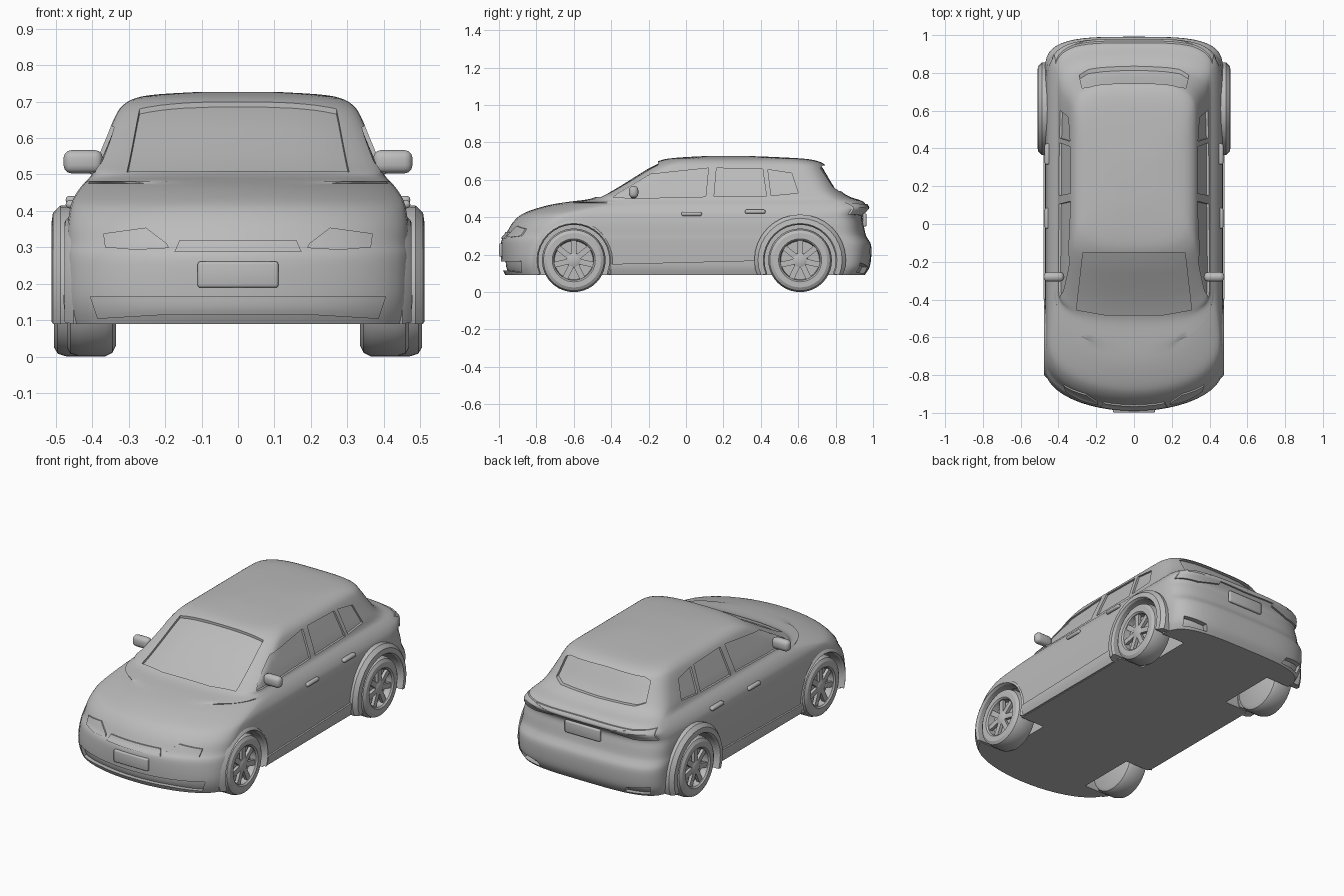
import bpy, bmesh, math
from mathutils import Vector, Matrix
from mathutils.bvhtree import BVHTree

if "Cube" in bpy.data.objects:
    bpy.data.objects.remove(bpy.data.objects["Cube"])

paint = bpy.data.materials.new("plain grey")
paint.use_nodes = True
GREY = (0.5, 0.5, 0.5, 1)
paint.diffuse_color = GREY
paint.node_tree.nodes["Principled BSDF"].inputs["Base Color"].default_value = GREY


def finish(name, bm, angle=30):
    """Turn a bmesh into a shaded, painted object."""
    bmesh.ops.recalc_face_normals(bm, faces=bm.faces[:])
    mesh = bpy.data.meshes.new(name)
    bm.to_mesh(mesh)
    bm.free()
    ob = bpy.data.objects.new(name, mesh)
    bpy.context.collection.objects.link(ob)
    mesh.materials.append(paint)
    smooth(ob, angle)
    return ob


def smooth(ob, angle=30):
    bpy.ops.object.select_all(action='DESELECT')
    ob.select_set(True)
    bpy.context.view_layer.objects.active = ob
    bpy.ops.object.shade_smooth_by_angle(angle=math.radians(angle))


def bridge(bm, rings, closed=True):
    """Join successive rings of points with quads."""
    vs = [[bm.verts.new(p) for p in r] for r in rings]
    for a, b in zip(vs, vs[1:]):
        for i in range(len(a) if closed else len(a) - 1):
            j = (i + 1) % len(a)
            bm.faces.new((a[i], a[j], b[j], b[i]))
    return vs


def catmull(rows, steps):
    out = []
    for i in range(len(rows) - 1):
        p = [rows[max(0, min(len(rows) - 1, i + k))] for k in (-1, 0, 1, 2)]
        for s in range(steps):
            t = s / steps
            out.append([b + .5 * t * (c - a + t * (2*a - 5*b + 4*c - d + t * (3*(b - c) + d - a)))
                        for a, b, c, d in zip(*p)])
    return out + [list(rows[-1])]


# Body: stacked plan outlines (height, half width, front y, front corner, rear y)
LEVELS = [
    (.09, .455, -.965, .20, .955), (.13, .467, -.985, .22, .98), (.18, .47, -.99, .22, .99),
    (.25, .472, -.99, .24, .99), (.285, .472, -.983, .25, .972), (.31, .47, -.963, .25, .96),
    (.36, .468, -.935, .25, .95), (.40, .462, -.90, .26, .942), (.425, .456, -.86, .28, .952),
    (.45, .443, -.79, .32, .97), (.47, .428, -.71, .34, .96), (.485, .414, -.61, .30, .945),
    (.495, .405, -.53, .2, .92), (.51, .397, -.48, .13, .875), (.54, .387, -.42, .13, .83),
    (.60, .362, -.32, .13, .79), (.66, .337, -.225, .13, .755), (.69, .316, -.172, .14, .73),
    (.71, .28, -.115, .15, .66), (.72, .22, -.03, .2, .52), (.727, .10, .1, .1, .35)]


def outline(z, w, yf, lf, yr):
    nf = 2.0 if z < .48 else 2.6
    lr = min(.2, (yr - yf) / 2.5)
    half = []
    for i in range(13):
        t = i / 12 * math.pi / 2
        half.append((w * math.sin(t) ** (2/nf), yf + lf * (1 - max(0, math.cos(t)) ** (2/nf))))
    y0, y1 = yf + lf, yr - lr
    half += [(w, y0 + (y1 - y0) * i / 12) for i in range(1, 12)]
    for i in range(13):
        t = (1 - i / 12) * math.pi / 2
        half.append((w * math.sin(t) ** (2/3.5), yr - lr * (1 - max(0, math.cos(t)) ** (2/3.5))))
    return [(x, y, z) for x, y in half] + [(-x, y, z) for x, y in half[-2:0:-1]]


bm = bmesh.new()
rings = bridge(bm, [outline(*row) for row in catmull(LEVELS, 3)])
bm.faces.new(rings[0])
bm.faces.new(rings[-1])
body = finish("body", bm)
bm = bmesh.new()
bm.from_mesh(body.data)
surface = BVHTree.FromBMesh(bm)
bm.free()

# Projection directions for patches laid on the body
VIEWS = {"left": (Vector((-1, 0, 0)), lambda a, b: Vector((2, a, b))),
         "right": (Vector((1, 0, 0)), lambda a, b: Vector((-2, a, b))),
         "front": (Vector((0, 1, 0)), lambda a, b: Vector((a, -2, b))),
         "rear": (Vector((0, -1, 0)), lambda a, b: Vector((a, 2, b))),
         "top": (Vector((0, 0, -1)), lambda a, b: Vector((a, b, 2)))}


def along(line, t):
    f = t * (len(line) - 1)
    i = min(int(f), len(line) - 2)
    return Vector(line[i]).lerp(Vector(line[i + 1]), f - i)


def patch(name, view, low, high, depth, out, nu=12, nv=6):
    """Solid that follows the body between a lower and an upper edge line."""
    d, start = VIEWS[view]
    inner, outer = [], []
    for j in range(nv + 1):
        ri, ro = [], []
        for i in range(nu + 1):
            o = start(*along(low, i / nu).lerp(along(high, i / nu), j / nv))
            hit = surface.ray_cast(o, d)[0] or surface.find_nearest(o)[0]
            ri.append(hit + d * depth)
            ro.append(hit - d * out)
        inner.append(ri)
        outer.append(ro)
    bm = bmesh.new()
    bridge(bm, [a + b[::-1] for a, b in zip(inner, outer)])
    # close the two end strips
    for a, b in ((inner[0], outer[0]), (inner[-1], outer[-1])):
        bridge(bm, [a, b], False)
    bmesh.ops.remove_doubles(bm, verts=bm.verts[:], dist=1e-5)
    return finish(name, bm)


def cut(cutter):
    m = body.modifiers.new("cut", 'BOOLEAN')
    m.object, m.operation, m.solver = cutter, 'DIFFERENCE', 'EXACT'
    bpy.context.view_layer.objects.active = body
    bpy.ops.object.modifier_apply(modifier=m.name)
    bpy.data.objects.remove(cutter)


def flip(line, s):
    return [(s * a, b) for a, b in line]


def rounded_box(name, loc, size, bevel):
    bm = bmesh.new()
    bmesh.ops.create_cube(bm, size=1, matrix=Matrix.Translation(loc) @ Matrix.Diagonal((*size, 1)))
    bmesh.ops.bevel(bm, geom=bm.edges[:], offset=bevel, segments=3, profile=.5, affect='EDGES')
    return finish(name, bm, 40)


def lathe(name, profile, s, x, y, z, n=32):
    """Spin (offset, radius) points about a sideways axle."""
    bm = bmesh.new()
    bridge(bm, [[(s * (x + dx), y + r * math.cos(2*math.pi*k/n), z + r * math.sin(2*math.pi*k/n))
                 for k in range(n)] for dx, r in profile])
    bmesh.ops.holes_fill(bm, edges=bm.edges[:], sides=n)
    return finish(name, bm)


# Recessed glass, air intake and rear vents
cut(patch("cutter", "top", [(-.305, -.455), (-.15, -.482), (.15, -.482), (.305, -.455)],
          [(-.27, -.15), (-.15, -.15), (.15, -.15), (.27, -.15)], .014, .05))
cut(patch("cutter", "rear", [(-.29, .56), (-.24, .54), (0, .535), (.24, .54), (.29, .56)],
          [(-.275, .66), (-.24, .675), (0, .68), (.24, .675), (.275, .66)], .022, .08))
cut(patch("cutter", "front", [(-.385, .105), (-.22, .115), (.22, .115), (.385, .105)],
          [(-.405, .165), (-.22, .163), (.22, .163), (.405, .165)], .025, .05, 24))
WINDOWS = [([(-.39, .505), (-.2, .503), (.105, .51)], [(-.36, .53), (-.19, .63), (.12, .663)]),
           ([(.15, .51), (.43, .515)], [(.163, .663), (.41, .657)]),
           ([(.455, .516), (.6, .53)], [(.438, .655), (.565, .635)])]
WHEELS = [("front", -.6, .47, .225, .477), ("rear", .61, .505, .245, .512)]
for side, s in (("left", 1), ("right", -1)):
    for low, high in WINDOWS:
        cut(patch("cutter", side, low, high, .012, .05))
    cut(patch("cutter", "rear", flip([(.27, .1), (.41, .105)], s), flip([(.29, .135), (.42, .155)], s), .03, .06))
    for end, y, xo, ro, xf in WHEELS:
        cut(lathe("cutter", [(0, .195), (.3, .195)], s, .3, y, .17))
smooth(body)

# Grille and number plates
patch("grille", "front", [(-.175, .287), (.175, .287)], [(-.16, .32), (.16, .32)], .01, .008)
rounded_box("front_plate", (0, -.985, .225), (.222, .028, .072), .008)
rounded_box("rear_plate", (0, .955, .385), (.23, .02, .07), .008)
patch("tailgate_ledge", "rear", [(-.4, .448), (0, .44), (.4, .448)], [(-.4, .468), (0, .472), (.4, .468)], .01, .01, 24)

for side, s in (("left", 1), ("right", -1)):
    # Lamps
    patch(side + "_headlight", "front", flip([(.19, .298), (.28, .293), (.365, .30)], s),
          flip([(.195, .31), (.253, .354), (.37, .338)], s), .01, .008)
    patch(side + "_tail_light", "rear", flip([(.19, .43), (.32, .41), (.435, .415)], s),
          flip([(.19, .445), (.32, .47), (.415, .475)], s), .01, .012)
    # Sill and door handles
    patch(side + "_sill", side, [(-.4, .092), (.41, .092)], [(-.4, .15), (.41, .17)], .02, .01)
    for end, y, z in (("front", .03, .418), ("rear", .37, .43)):
        rounded_box(f"{side}_{end}_handle", (s * .458, y, z), (.03, .11, .022), .01)
    # Mirrors
    rounded_box(side + "_mirror", (s * .425, -.28, .535), (.108, .05, .064), .022)
    rounded_box(side + "_mirror_arm", (s * .375, -.28, .513), (.07, .03, .025), .008)
    for end, y, xo, ro, xf in WHEELS:
        # Wheel arch flare: a bent strip round the opening
        section = [(.19, .40), (.19, xf - .012), (.197, xf), (ro - .02, xf - .004), (ro, xf - .025), (ro, .40)]
        bm = bmesh.new()
        arcs = []
        for k in range(21):
            a = math.radians(-22 + 224 * k / 20)
            arcs.append([(s * x, y + r * math.cos(a), max(.09, .17 + r * math.sin(a))) for r, x in section])
        ends = bridge(bm, arcs)
        bm.faces.new(ends[0])
        bm.faces.new(ends[-1])
        finish(f"{side}_{end}_arch", bm)
        # Tyre with dished rim
        label = f"{side}_{end}"
        lathe(label + "_tyre", [(-.135, .14), (-.125, .16), (-.105, .17), (-.035, .17), (-.01, .162),
              (0, .145), (0, .115), (-.008, .107), (-.045, .103)], s, xo, y, .17, 40)
        lathe(label + "_hub", [(-.03, .04), (-.014, .038), (-.008, .025)], s, xo, y, .17, 20)
        # Spokes
        bm = bmesh.new()
        for k in range(7):
            turn = Matrix.Rotation(2 * math.pi * k / 7, 4, 'X')
            place = Matrix.Translation((s * (xo - .022), y, .17)) @ turn @ Matrix.Translation((0, 0, .068))
            bmesh.ops.create_cube(bm, size=1, matrix=place @ Matrix.Diagonal((.018, .03, .076, 1)))
        finish(label + "_spokes", bm)
